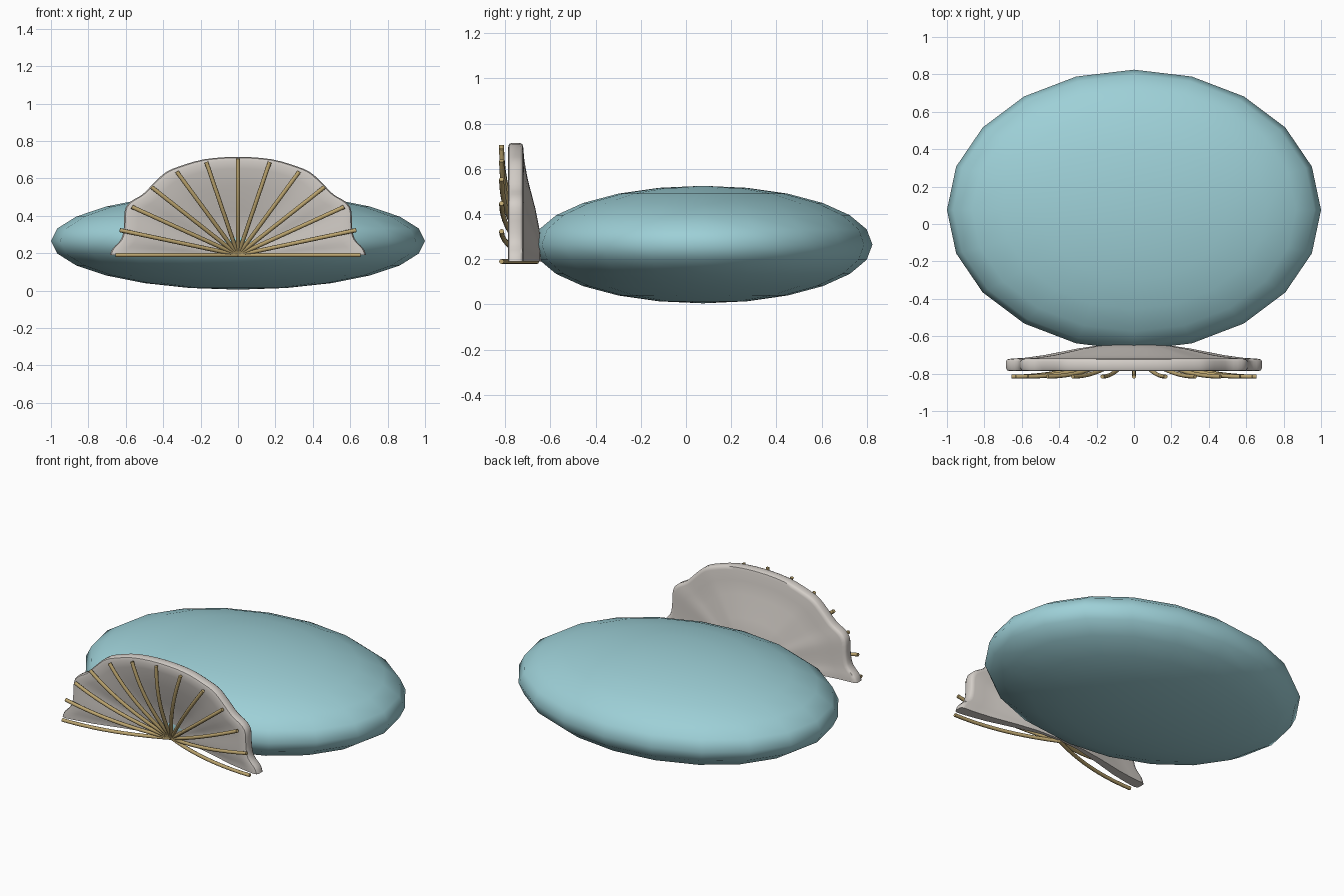
import bpy, bmesh, math
from mathutils import Vector

if "Cube" in bpy.data.objects:
    bpy.data.objects.remove(bpy.data.objects["Cube"])


def material(name, rgb):
    m = bpy.data.materials.new(name)
    m.diffuse_color = (*rgb, 1)
    m.use_nodes = True
    m.node_tree.nodes["Principled BSDF"].inputs["Base Color"].default_value = m.diffuse_color
    return m


TEAL = material("pale teal", (0.34, 0.63, 0.68))
PEARL = material("pearl grey", (0.66, 0.62, 0.58))
GOLD = material("dull gold", (0.51, 0.38, 0.16))
HUB_Z = 0.19


def finish(name, bm, mat, angle):
    bmesh.ops.recalc_face_normals(bm, faces=bm.faces)
    me = bpy.data.meshes.new(name)
    bm.to_mesh(me)
    bm.free()
    me.materials.append(mat)
    ob = bpy.data.objects.new(name, me)
    bpy.context.collection.objects.link(ob)
    bpy.ops.object.select_all(action='DESELECT')
    ob.select_set(True)
    bpy.context.view_layer.objects.active = ob
    bpy.ops.object.shade_smooth_by_angle(angle=math.radians(angle))
    return ob


# Flattened ellipsoid body
bm = bmesh.new()
bmesh.ops.create_uvsphere(bm, u_segments=20, v_segments=12, radius=1)
for v in bm.verts:
    v.co = Vector((v.co.x, v.co.y * 0.75 + 0.075, v.co.z * 0.26 + 0.265))
finish("body", bm, TEAL, 80)

# Fan outline: right half, from base to top, smoothed and mirrored
half = [(0.685, 0.19), (0.67, 0.225), (0.625, 0.275), (0.61, 0.34),
        (0.605, 0.43), (0.575, 0.475), (0.51, 0.515), (0.45, 0.575),
        (0.39, 0.63), (0.32, 0.662), (0.18, 0.702), (0, 0.715)]
pts = [Vector(p) for p in half + [(-x, z) for x, z in half[-2::-1]]]
outline = []
STEPS = 3
for i in range(len(pts) - 1):
    a, b, c, d = pts[max(i - 1, 0)], pts[i], pts[i + 1], pts[min(i + 2, len(pts) - 1)]
    for k in range(STEPS):
        t = k / STEPS
        outline.append(0.5 * (2 * b + (c - a) * t + (2 * a - 5 * b + 4 * c - d) * t * t
                              + (3 * b - a - 3 * c + d) * t ** 3))
outline.append(pts[-1])

# Dished fan panel: a (radius fraction, y) section swept round the hub
section = [(0, -0.655), (0.2, -0.667), (0.45, -0.71), (0.7, -0.757), (0.88, -0.78),
           (0.96, -0.787), (0.99, -0.783), (1, -0.77), (1, -0.735), (0.99, -0.724),
           (0.96, -0.72), (0.85, -0.715), (0.7, -0.701), (0.45, -0.667),
           (0.25, -0.646), (0, -0.64)]
bm = bmesh.new()
rows = [[bm.verts.new((p.x * r, y, HUB_Z + (p.y - HUB_Z) * r)) for r, y in section]
        for p in outline]
for ra, rb in zip(rows, rows[1:]):
    for j in range(len(section) - 1):
        bm.faces.new((ra[j], ra[j + 1], rb[j + 1], rb[j]))
bm.faces.new(rows[0])
bm.faces.new(rows[-1][::-1])
bmesh.ops.remove_doubles(bm, verts=bm.verts, dist=1e-5)
finish("fan_panel", bm, PEARL, 50)

# Curved ribs radiating from the hub
SIDES, RINGS, RAD = 8, 10, 0.011
for n in range(13):
    ang = math.radians(15 * n)
    path = []
    for k in range(RINGS + 1):
        r = k / RINGS
        path.append(Vector((0.655 * r * math.cos(ang), -0.66 - 0.156 * (2 * r - r * r),
                            HUB_Z + 0.515 * r * math.sin(ang))))
    side = Vector((-math.sin(ang) * 0.515, 0, math.cos(ang) * 0.655))
    bm = bmesh.new()
    rings = []
    for k, p in enumerate(path):
        tan = (path[min(k + 1, RINGS)] - path[max(k - 1, 0)]).normalized()
        u = (side - tan * side.dot(tan)).normalized()
        w = tan.cross(u)
        rings.append([bm.verts.new(p + RAD * (u * math.cos(s * math.tau / SIDES)
                                              + w * math.sin(s * math.tau / SIDES)))
                      for s in range(SIDES)])
    for ra, rb in zip(rings, rings[1:]):
        for s in range(SIDES):
            bm.faces.new((ra[s], ra[(s + 1) % SIDES], rb[(s + 1) % SIDES], rb[s]))
    bm.faces.new(rings[0])
    bm.faces.new(rings[-1])
    finish(f"rib_{n + 1}", bm, GOLD, 50)
